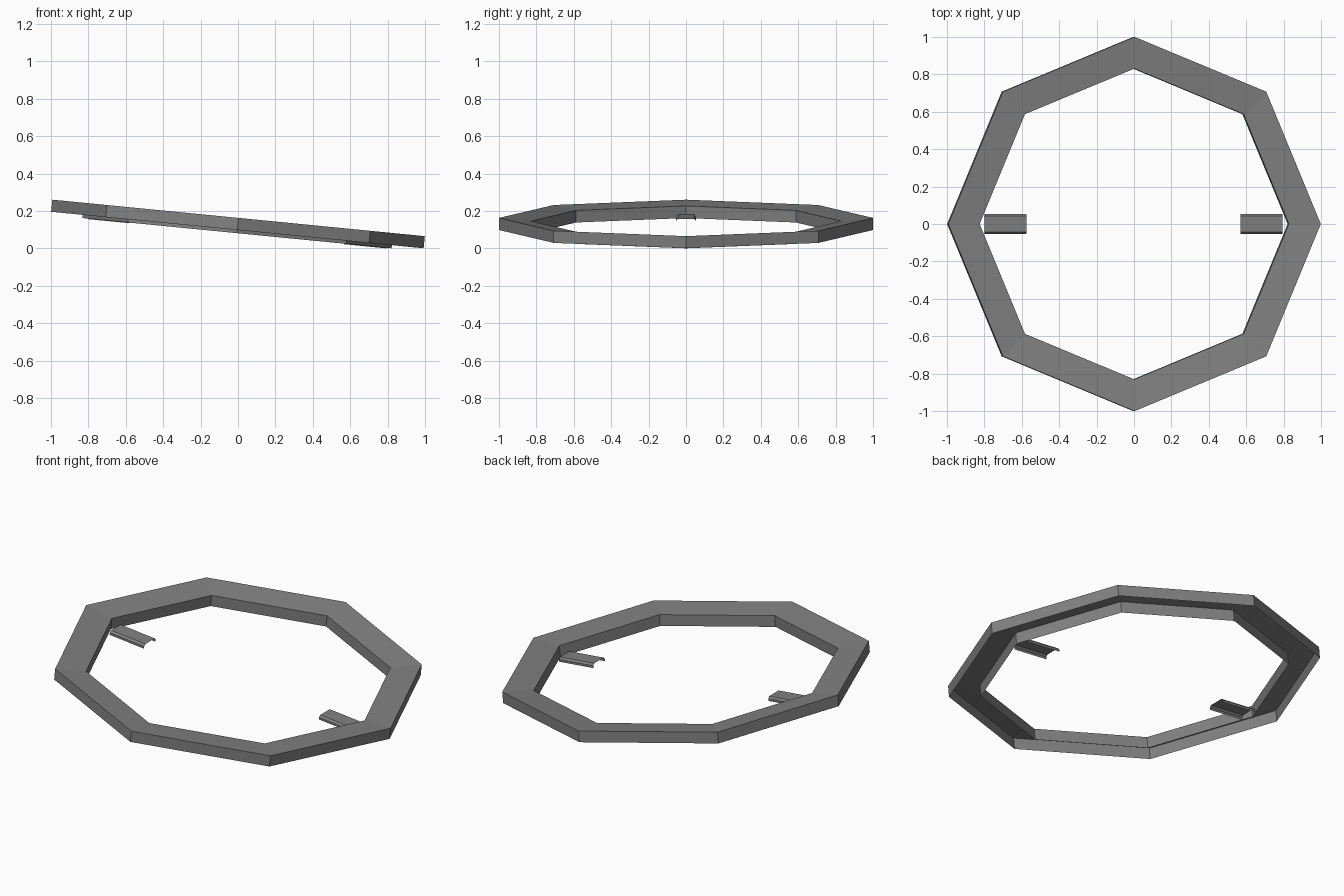
import bpy, math
from mathutils import Matrix

if "Cube" in bpy.data.objects:
    bpy.data.objects.remove(bpy.data.objects["Cube"])

grey = bpy.data.materials.new("mid grey")
grey.diffuse_color = (0.22, 0.22, 0.22, 1)
grey.use_nodes = True
grey.node_tree.nodes["Principled BSDF"].inputs["Base Color"].default_value = grey.diffuse_color

# everything shares one tilt, lower towards +x
TILT = Matrix.Translation((0.003, 0, 0.163)) @ Matrix.Rotation(math.asin(0.0975), 4, 'Y')

def make(name, verts, faces):
    me = bpy.data.meshes.new(name)
    me.from_pydata([TILT @ Matrix.Translation(v).translation for v in verts], [], faces)
    me.materials.append(grey)
    ob = bpy.data.objects.new(name, me)
    bpy.context.collection.objects.link(ob)
    return ob

# octagonal ring: open-bottomed channel (outer wall, top, inner wall)
profile = [(1.0, -0.065), (1.0, 0.0), (0.83, -0.017), (0.83, -0.082)]
N, P = 8, len(profile)
verts, faces = [], []
for i in range(N):
    a = 2 * math.pi * i / N
    verts += [(r * math.cos(a), r * math.sin(a), z) for r, z in profile]
for i in range(N):
    j = (i + 1) % N
    for k in range(P - 1):
        faces.append((i * P + k, j * P + k, j * P + k + 1, i * P + k + 1))
make("ring", verts, faces)

# two inward brackets: small open channels with chamfered top edges
section = [(-0.054, -0.085), (-0.054, -0.072), (-0.044, -0.061),
           (0.044, -0.061), (0.054, -0.072), (0.054, -0.085)]
S = len(section)
for side, name in ((-1, "left_bracket"), (1, "right_bracket")):
    verts = [(side * x, side * y, z) for x in (0.575, 0.80) for y, z in section]
    faces = [(k, k + S, k + S + 1, k + 1)[::-1] for k in range(S - 1)]
    make(name, verts, faces)
